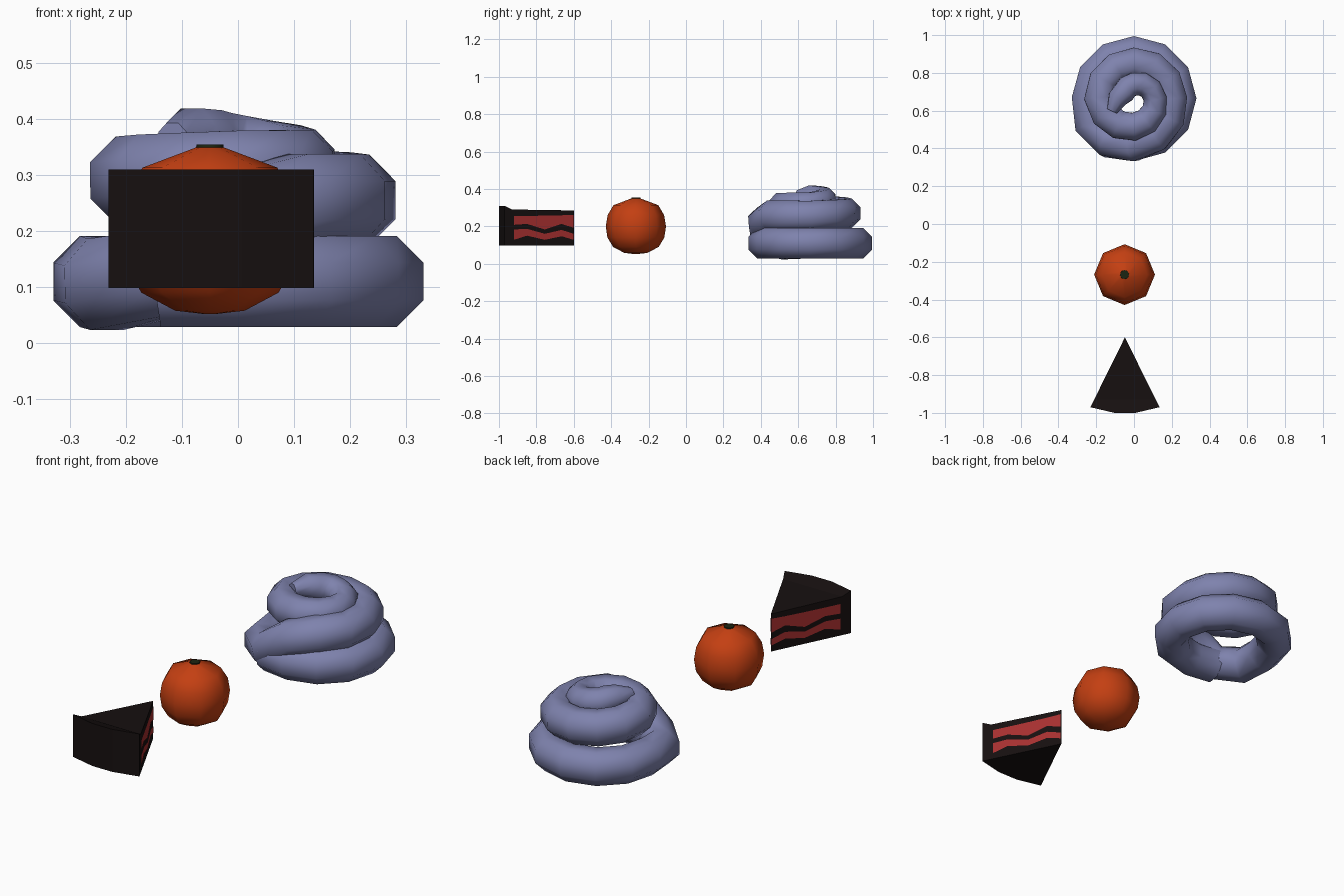
import bpy, bmesh
from math import sin, cos, pi, radians
from mathutils import Vector

if "Cube" in bpy.data.objects:
    bpy.data.objects.remove(bpy.data.objects["Cube"])


def material(name, rgb):
    m = bpy.data.materials.new(name)
    m.diffuse_color = (*rgb, 1)
    m.use_nodes = True
    m.node_tree.nodes["Principled BSDF"].inputs["Base Color"].default_value = m.diffuse_color
    return m


def make_object(name, verts, faces, mat, smooth=False):
    me = bpy.data.meshes.new(name)
    me.from_pydata([tuple(v) for v in verts], [], faces)
    bm = bmesh.new()
    bm.from_mesh(me)
    bmesh.ops.recalc_face_normals(bm, faces=bm.faces)
    for f in bm.faces:
        f.smooth = smooth and len(f.verts) < 5      # end caps stay flat
    for e in bm.edges:
        if any(not f.smooth for f in e.link_faces):
            e.smooth = False
    bm.to_mesh(me)
    bm.free()
    me.materials.append(mat)
    ob = bpy.data.objects.new(name, me)
    bpy.context.collection.objects.link(ob)
    return ob


def loft(name, rings, mat, smooth=True):
    n = len(rings[0])
    verts = [v for r in rings for v in r]
    faces = [(i * n + j, i * n + (j + 1) % n, (i + 1) * n + (j + 1) % n, (i + 1) * n + j)
             for i in range(len(rings) - 1) for j in range(n)]
    faces += [tuple(range(n)), tuple(range(len(verts) - n, len(verts)))]
    return make_object(name, verts, faces, mat, smooth)


coil_mat = material("slate_blue", (0.21, 0.225, 0.42))
orange_mat = material("orange_peel", (0.55, 0.05, 0.006))
stem_mat = material("dark_green", (0.012, 0.018, 0.006))
choc_mat = material("chocolate", (0.008, 0.005, 0.005))
red_mat = material("red_sponge", (0.4, 0.03, 0.03))

# Coiled rope: keys are angle, centreline radius, height, tube radius
keys = [(-120, .265, .11, .088), (-90, .25, .11, .088), (180, .248, .11, .088),
        (210, .272, .105, .088), (225, .27, .095, .088), (240, .268, .125, .088),
        (270, .25, .225, .088), (300, .23, .255, .09), (360, .2, .255, .088),
        (450, .19, .27, .085), (540, .185, .29, .085), (630, .15, .305, .08),
        (720, .112, .32, .066), (810, .075, .345, .066), (870, .062, .357, .064),
        (900, .085, .365, .058), (930, .135, .365, .03)]


def key_at(a):
    for k0, k1 in zip(keys, keys[1:]):
        if a <= k1[0]:
            t = (a - k0[0]) / (k1[0] - k0[0])
            return [p + (q - p) * t for p, q in zip(k0[1:], k1[1:])]


centres, radii = [], []
for a in range(-120, 931, 30):
    r, z, tube = key_at(a)
    centres.append(Vector((r * cos(radians(a)), .665 + r * sin(radians(a)), z)))
    radii.append(tube)
rings = []
for i, c in enumerate(centres):
    tangent = (centres[min(i + 1, len(centres) - 1)] - centres[max(i - 1, 0)]).normalized()
    side = tangent.cross(Vector((0, 0, 1))).normalized()
    up = side.cross(tangent)
    rings.append([c + radii[i] * (side * cos(a) + up * sin(a))
                  for a in [(j + .5) * pi / 4 for j in range(8)]])
loft("coiled_rope", rings, coil_mat)


# Orange: eight-sided lathe, with a stem disc on top
def lathe(name, profile, mat):
    loft(name, [[(-.05 + r * cos(j * pi / 4), -.268 + r * sin(j * pi / 4), z)
                 for j in range(8)] for r, z in profile], mat)


lathe("orange_fruit", [(.022, .35), (.12, .313), (.151, .26), (.161, .2), (.152, .14),
                       (.122, .09), (.062, .058), (.01, .052)], orange_mat)
lathe("orange_stem", [(.025, .346), (.024, .354)], stem_mat)

# Cake slice: wedge with a raised icing rim along the curved back
CX, TIP, BACK, HALF = -.048, -.6, -.97, .183


def side_x(y):
    return HALF * (TIP - y) / (TIP - BACK)


outline = [(0, TIP, .285), (side_x(-.93), -.93, .29), (HALF, BACK, .31), (.055, -1, .31),
           (-.055, -1, .31), (-HALF, BACK, .31), (-side_x(-.93), -.93, .29)]
verts = [(CX + x, y, z) for x, y, z in outline] + [(CX + x, y, .098) for x, y, z in outline]
faces = [(0, 1, 6), (1, 2, 3, 4, 5, 6), tuple(range(7, 14))]
faces += [(i, (i + 1) % 7, (i + 1) % 7 + 7, i + 7) for i in range(7)]
make_object("cake_body", verts, faces, choc_mat)

# Wavy sponge layers on both cut sides
ys = [-.92, -.85, -.755, -.665, -.601]
layers = {"upper": ([.256, .256, .257, .259, .262], [.208, .213, .183, .213, .192]),
          "lower": ([.183, .187, .16, .181, .16], [.128, .15, .128, .147, .128])}
for layer, (tops, bottoms) in layers.items():
    for side_name, s in (("right", 1), ("left", -1)):
        verts = [(CX + s * (side_x(y) + .002), y, z)
                 for zs in (tops, bottoms) for y, z in zip(ys, zs)]
        faces = [(i, i + 1, i + 6, i + 5) for i in range(4)]
        ob = make_object(f"cake_sponge_{layer}_{side_name}", verts, faces, red_mat)
        if ob.data.polygons[0].normal.x * s < 0:
            ob.data.flip_normals()
